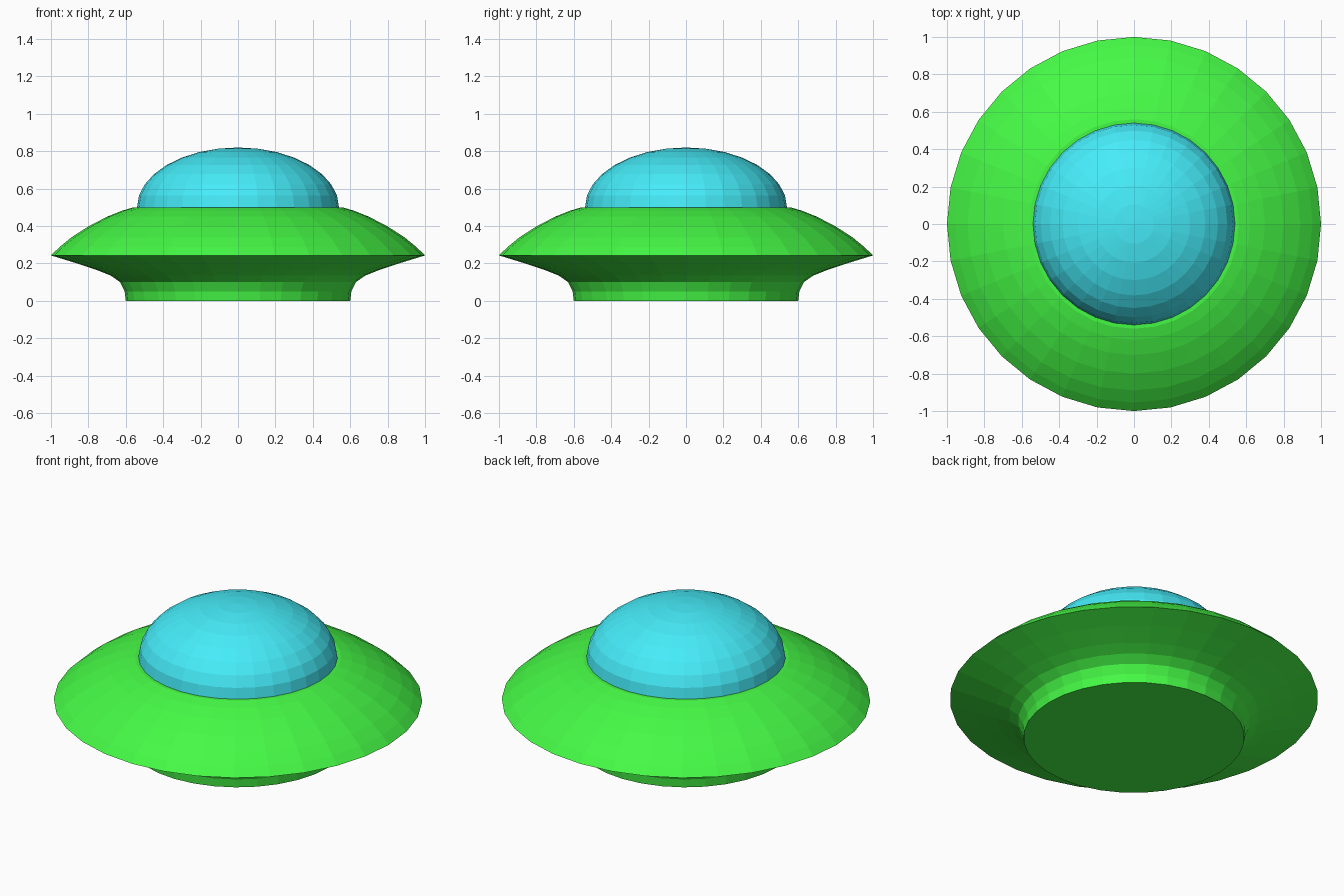
import bpy, bmesh
from math import sin, cos, pi

if "Cube" in bpy.data.objects:
    bpy.data.objects.remove(bpy.data.objects["Cube"])

SEGMENTS = 32


def material(name, color):
    mat = bpy.data.materials.new(name)
    mat.diffuse_color = color
    mat.use_nodes = True
    mat.node_tree.nodes["Principled BSDF"].inputs["Base Color"].default_value = mat.diffuse_color
    return mat


def lathe(name, profile, mat):
    """Revolve (radius, z) points around z; radius 0 closes an end at the axis."""
    bm = bmesh.new()
    rings = []
    for r, z in profile:
        if r == 0:
            rings.append([bm.verts.new((0, 0, z))] * SEGMENTS)
        else:
            rings.append([bm.verts.new((r * cos(2 * pi * i / SEGMENTS),
                                        r * sin(2 * pi * i / SEGMENTS), z))
                          for i in range(SEGMENTS)])
    for low, high in zip(rings, rings[1:]):
        for i in range(SEGMENTS):
            j = (i + 1) % SEGMENTS
            corners = dict.fromkeys((low[i], low[j], high[j], high[i]))
            bm.faces.new(list(corners))
    bmesh.ops.recalc_face_normals(bm, faces=bm.faces)
    mesh = bpy.data.meshes.new(name)
    bm.to_mesh(mesh)
    bm.free()
    mesh.materials.append(mat)
    obj = bpy.data.objects.new(name, mesh)
    bpy.context.collection.objects.link(obj)
    return obj


green = material("hull_green", (0.06, 0.95, 0.06, 1))
cyan = material("dome_cyan", (0.06, 0.84, 0.95, 1))

# Hull: flared base, sharp rim, convex upper shell
lathe("saucer_hull", [
    (0, 0), (0.60, 0), (0.606, 0.05), (0.63, 0.10), (0.68, 0.135), (0.75, 0.163),
    (0.87, 0.203), (1.0, 0.243),
    (0.955, 0.287), (0.89, 0.34), (0.80, 0.398), (0.70, 0.45),
    (0.62, 0.482), (0.56, 0.50), (0, 0.50)], green)

# Cockpit dome: half ellipsoid sitting on the hull
STEPS = 8
dome = [(0.54 * cos(pi / 2 * k / STEPS), 0.50 + 0.32 * sin(pi / 2 * k / STEPS))
        for k in range(STEPS)]
lathe("cockpit_dome", dome + [(0, 0.82)], cyan)
